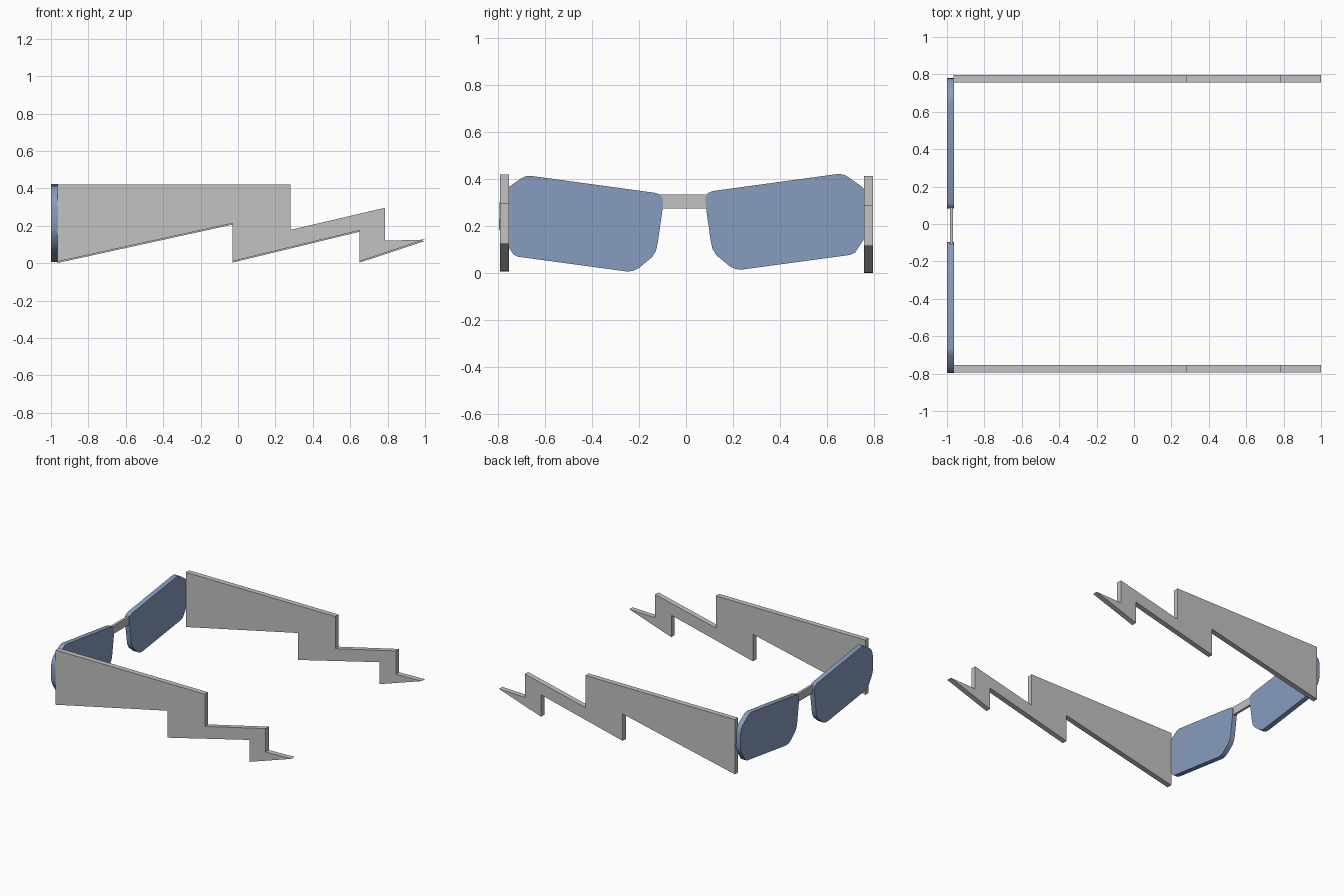
import bpy
import bmesh
import math
from mathutils import Vector

cube = bpy.data.objects.get("Cube")
if cube:
    bpy.data.objects.remove(cube, do_unlink=True)


def make_material(name, color):
    mat = bpy.data.materials.new(name)
    mat.use_nodes = True
    mat.diffuse_color = (*color, 1)
    mat.node_tree.nodes["Principled BSDF"].inputs["Base Color"].default_value = (*color, 1)
    return mat


grey = make_material("frame grey", (0.54, 0.54, 0.54))
blue = make_material("lens blue", (0.245, 0.335, 0.53))


def extrude_outline(name, points, offset, mat, smooth=False):
    """Make a flat plate from an outline of 3D points, thickened along offset."""
    bm = bmesh.new()
    face = bm.faces.new([bm.verts.new(p) for p in points])
    result = bmesh.ops.extrude_face_region(bm, geom=[face], use_keep_orig=True)
    moved = [g for g in result["geom"] if isinstance(g, bmesh.types.BMVert)]
    bmesh.ops.translate(bm, verts=moved, vec=Vector(offset))
    bmesh.ops.recalc_face_normals(bm, faces=bm.faces)
    mesh = bpy.data.meshes.new(name)
    bm.to_mesh(mesh)
    bm.free()
    mesh.materials.append(mat)
    obj = bpy.data.objects.new(name, mesh)
    bpy.context.collection.objects.link(obj)
    if smooth:
        bpy.ops.object.select_all(action="DESELECT")
        obj.select_set(True)
        bpy.context.view_layer.objects.active = obj
        bpy.ops.object.shade_smooth_by_angle(angle=math.radians(40))
    return obj


# Zigzag side arms, (x, z) outline
arm = [(-0.965, 0.42), (0.28, 0.42), (0.28, 0.178), (0.785, 0.296),
       (0.785, 0.12), (1.0, 0.126), (0.65, 0.01), (0.65, 0.175),
       (-0.03, 0.01), (-0.03, 0.213), (-0.965, 0.008)]
for name, y, drop in (("front_arm", -0.793, 0), ("back_arm", 0.757, 0.007)):
    extrude_outline(name, [(x, y, z - drop) for x, z in arm], (0, 0.039, 0), grey)

# Lenses, (y, z) outline with clipped outer corners and a rounded nose side
lens = [(-0.665, 0.415), (-0.13, 0.342), (-0.108, 0.333), (-0.097, 0.315),
        (-0.097, 0.295), (-0.12, 0.13), (-0.128, 0.095), (-0.145, 0.068),
        (-0.20, 0.022), (-0.225, 0.01), (-0.25, 0.007), (-0.715, 0.07),
        (-0.735, 0.08), (-0.785, 0.155), (-0.796, 0.19), (-0.794, 0.30),
        (-0.785, 0.335), (-0.765, 0.36), (-0.70, 0.405), (-0.685, 0.412)]
extrude_outline("front_lens", [(-1, y, z) for y, z in lens],
                (0.037, 0, 0), blue, True)
extrude_outline("back_lens", [(-1, -y - 0.015, z + 0.008) for y, z in lens],
                (0.037, 0, 0), blue, True)

# Nose bridge
bridge = [(-0.11, 0.275), (0.095, 0.275), (0.095, 0.335), (-0.11, 0.335)]
extrude_outline("bridge", [(-0.985, y, z) for y, z in bridge], (0.018, 0, 0), grey)
